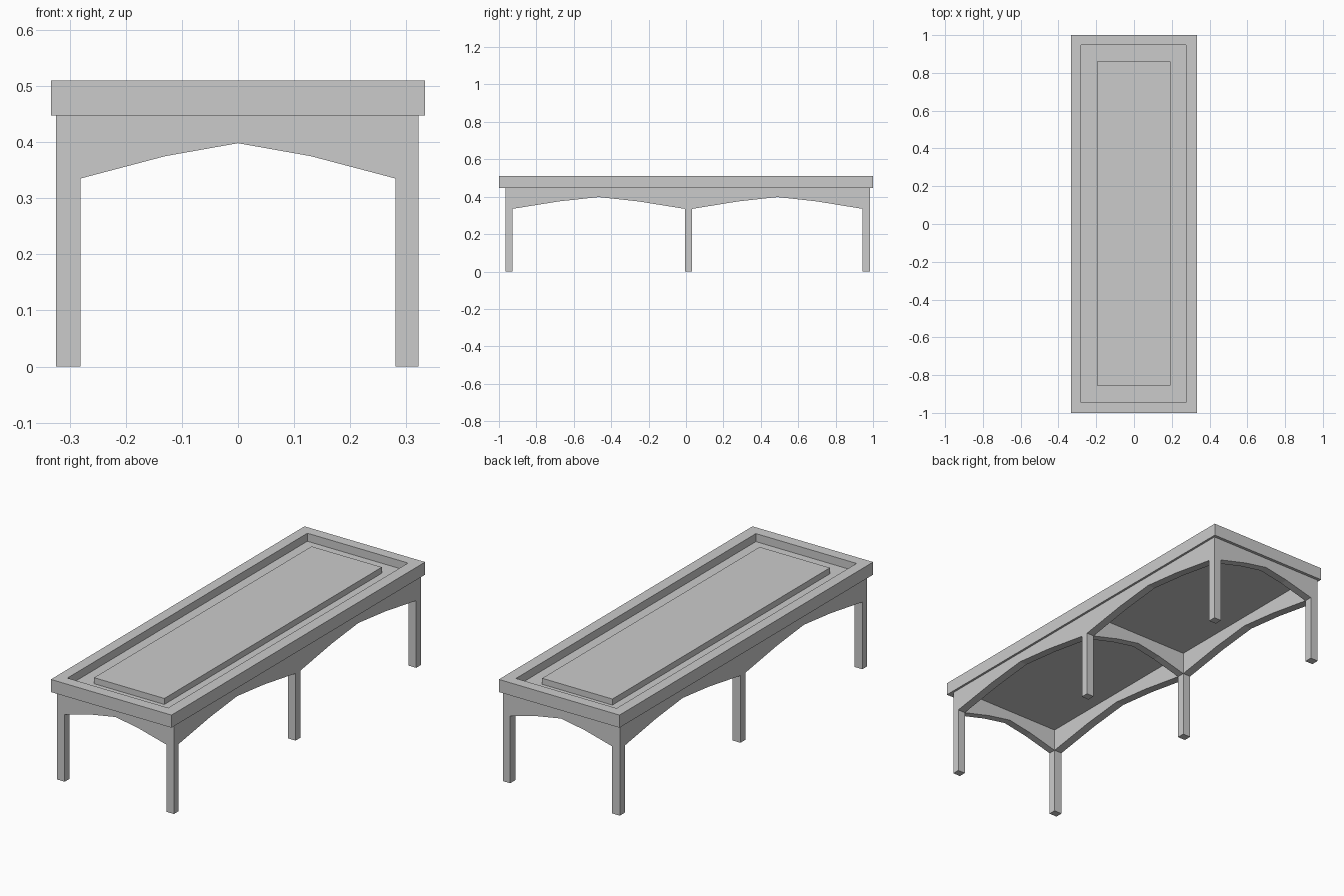
import bpy, bmesh

if "Cube" in bpy.data.objects:
    bpy.data.objects.remove(bpy.data.objects["Cube"])

Z_LEG, Z_ARCH, Z_MID, Z_TOP = 0.0, 0.335, 0.375, 0.398
Z_UNDER, Z_RIM, Z_FLOOR, Z_PANEL = 0.447, 0.51, 0.47, 0.50


def finish(name, bm):
    bmesh.ops.recalc_face_normals(bm, faces=bm.faces)
    mesh = bpy.data.meshes.new(name)
    bm.to_mesh(mesh)
    bm.free()
    obj = bpy.data.objects.new(name, mesh)
    bpy.context.collection.objects.link(obj)
    return obj


def stacked_rings(name, rings):
    """Join rectangles (x0, x1, y0, y1, z) in order and cap both ends."""
    bm = bmesh.new()
    loops = [[bm.verts.new(p) for p in ((x0, y0, z), (x1, y0, z), (x1, y1, z), (x0, y1, z))]
             for x0, x1, y0, y1, z in rings]
    for a, b in zip(loops, loops[1:]):
        for i in range(4):
            j = (i + 1) % 4
            bm.faces.new((a[i], a[j], b[j], b[i]))
    bm.faces.new(loops[0])
    bm.faces.new(loops[-1])
    return finish(name, bm)


def extruded(name, points, offset):
    """Extrude a flat outline of 3D points along offset."""
    bm = bmesh.new()
    face = bm.faces.new([bm.verts.new(p) for p in points])
    new = bmesh.ops.extrude_face_region(bm, geom=[face])["geom"]
    bmesh.ops.translate(bm, vec=offset, verts=[v for v in new if isinstance(v, bmesh.types.BMVert)])
    return finish(name, bm)


def arch(a, b):
    """Five-point arch between positions a and b."""
    heights = ((0, Z_ARCH), (0.27, Z_MID), (0.5, Z_TOP), (0.73, Z_MID), (1, Z_ARCH))
    return [(a + (b - a) * t, z) for t, z in heights]


# Table top: rim around a sunken floor
stacked_rings("tray_top", [
    (-0.333, 0.333, -1, 1, Z_UNDER), (-0.333, 0.333, -1, 1, Z_RIM),
    (-0.28, 0.276, -0.945, 0.947, Z_RIM), (-0.28, 0.276, -0.945, 0.947, Z_FLOOR)])

# Raised panel inside the tray
stacked_rings("raised_panel", [
    (-0.196, 0.192, -0.855, 0.86, Z_FLOOR), (-0.196, 0.192, -0.855, 0.86, Z_PANEL)])

# Long side frames: three legs joined by two arches
legs = [(-0.965, -0.928), (-0.006, 0.033), (0.945, 0.985)]
outline = [(legs[0][0], Z_UNDER)]
for i, (a, b) in enumerate(legs):
    outline += [(a, Z_LEG), (b, Z_LEG)]
    if i < 2:
        outline += arch(b, legs[i + 1][0])
outline.append((legs[-1][1], Z_UNDER))
for name, x0, x1 in (("left_frame", -0.324, -0.281), ("right_frame", 0.281, 0.322)):
    extruded(name, [(x0, y, z) for y, z in outline], (x1 - x0, 0, 0))

# Cross arches joining each pair of legs
cross = arch(-0.281, 0.281) + [(0.281, Z_UNDER), (-0.281, Z_UNDER)]
for name, (y0, y1) in zip(("front_arch", "middle_arch", "back_arch"), legs):
    extruded(name, [(x, y0, z) for x, z in cross], (0, y1 - y0, 0))
